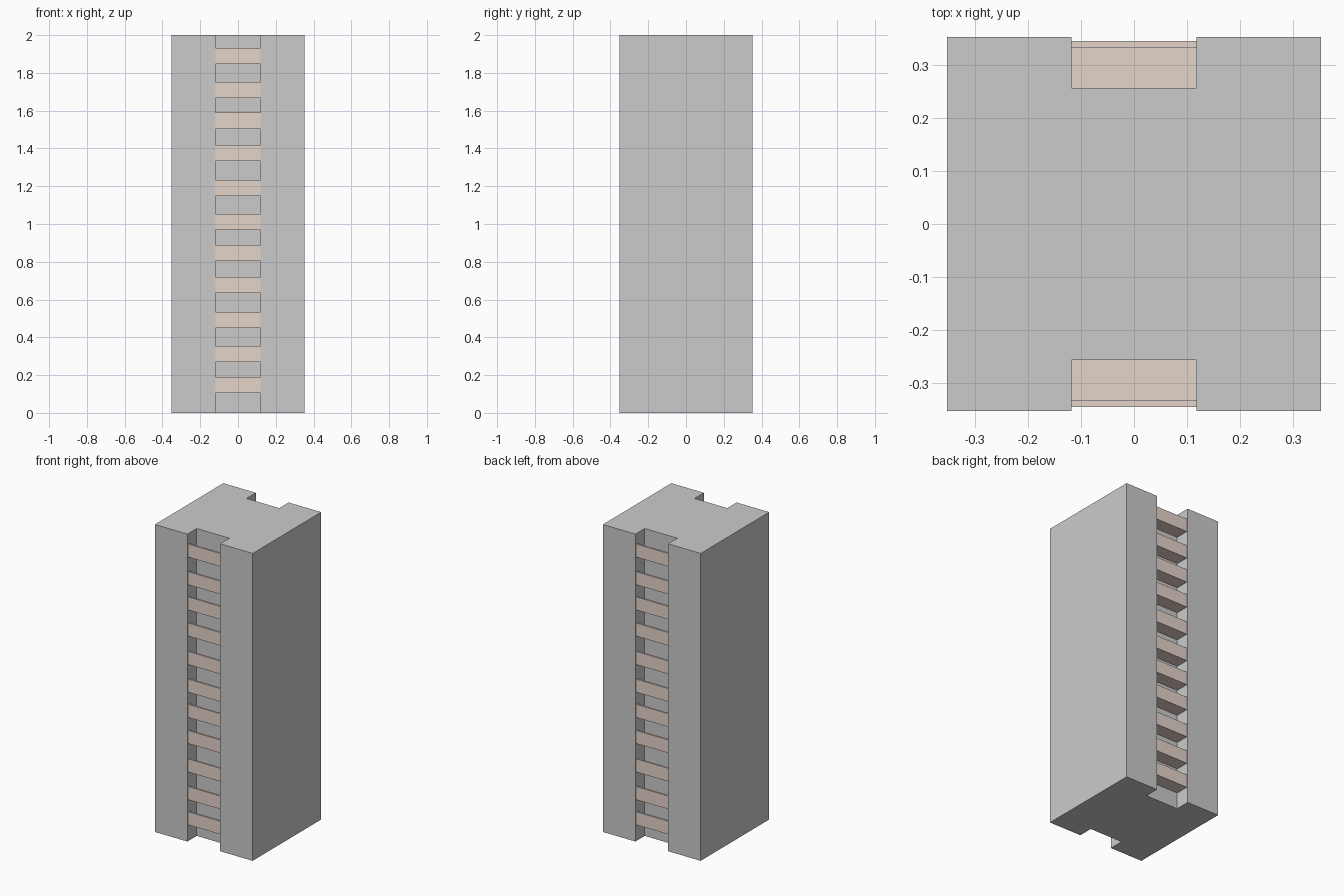
import bpy

if "Cube" in bpy.data.objects:
    bpy.data.objects.remove(bpy.data.objects["Cube"])

HALF = 0.352      # half width of the square column
GROOVE = 0.118    # half width of each groove
FLOOR = 0.256     # distance from centre to the groove floor


def extrude_profile(name, points, direction):
    """Closed prism from a list of 3D points swept along a direction."""
    n = len(points)
    dx, dy, dz = direction
    verts = points + [(x + dx, y + dy, z + dz) for x, y, z in points]
    faces = [tuple(reversed(range(n))), tuple(range(n, 2 * n))]
    faces += [(i, (i + 1) % n, n + (i + 1) % n, n + i) for i in range(n)]
    mesh = bpy.data.meshes.new(name)
    mesh.from_pydata(verts, [], faces)
    obj = bpy.data.objects.new(name, mesh)
    bpy.context.collection.objects.link(obj)
    return obj


# Column: H-shaped section with a groove front and back
half_outline = [(-HALF, -HALF), (-GROOVE, -HALF), (-GROOVE, -FLOOR),
                (GROOVE, -FLOOR), (GROOVE, -HALF), (HALF, -HALF)]
outline = half_outline + [(-x, -y) for x, y in half_outline]
extrude_profile("column", [(x, y, 0) for x, y in outline], (0, 0, 2))

# Rungs: L-shaped angle bars, upright flange outside, shelf at the bottom
rung_material = bpy.data.materials.new("rung_tan")
rung_material.diffuse_color = (0.78, 0.66, 0.59, 1)
rung_material.use_nodes = True
rung_material.node_tree.nodes["Principled BSDF"].inputs["Base Color"].default_value = rung_material.diffuse_color

OUT, T, TALL = 0.345, 0.012, 0.085
section = [(-OUT, 0), (-FLOOR, 0), (-FLOOR, T), (-OUT + T, T),
           (-OUT + T, TALL), (-OUT, TALL)]

# Four uneven steps repeat every 0.699 up the column
for i in range(11):
    z0 = (0.106, 0.270, 0.450, 0.635)[i % 4] + 0.699 * (i // 4)
    for side, turn in (("front", 1), ("back", -1)):
        points = [(-GROOVE * turn, y * turn, z0 + z) for y, z in section]
        rung = extrude_profile(f"{side}_rung_{i + 1}", points,
                               (2 * GROOVE * turn, 0, 0))
        rung.data.materials.append(rung_material)

# Consistent outward normals
import bmesh
for obj in bpy.context.collection.objects:
    bm = bmesh.new()
    bm.from_mesh(obj.data)
    bmesh.ops.recalc_face_normals(bm, faces=bm.faces)
    bm.to_mesh(obj.data)
    bm.free()
